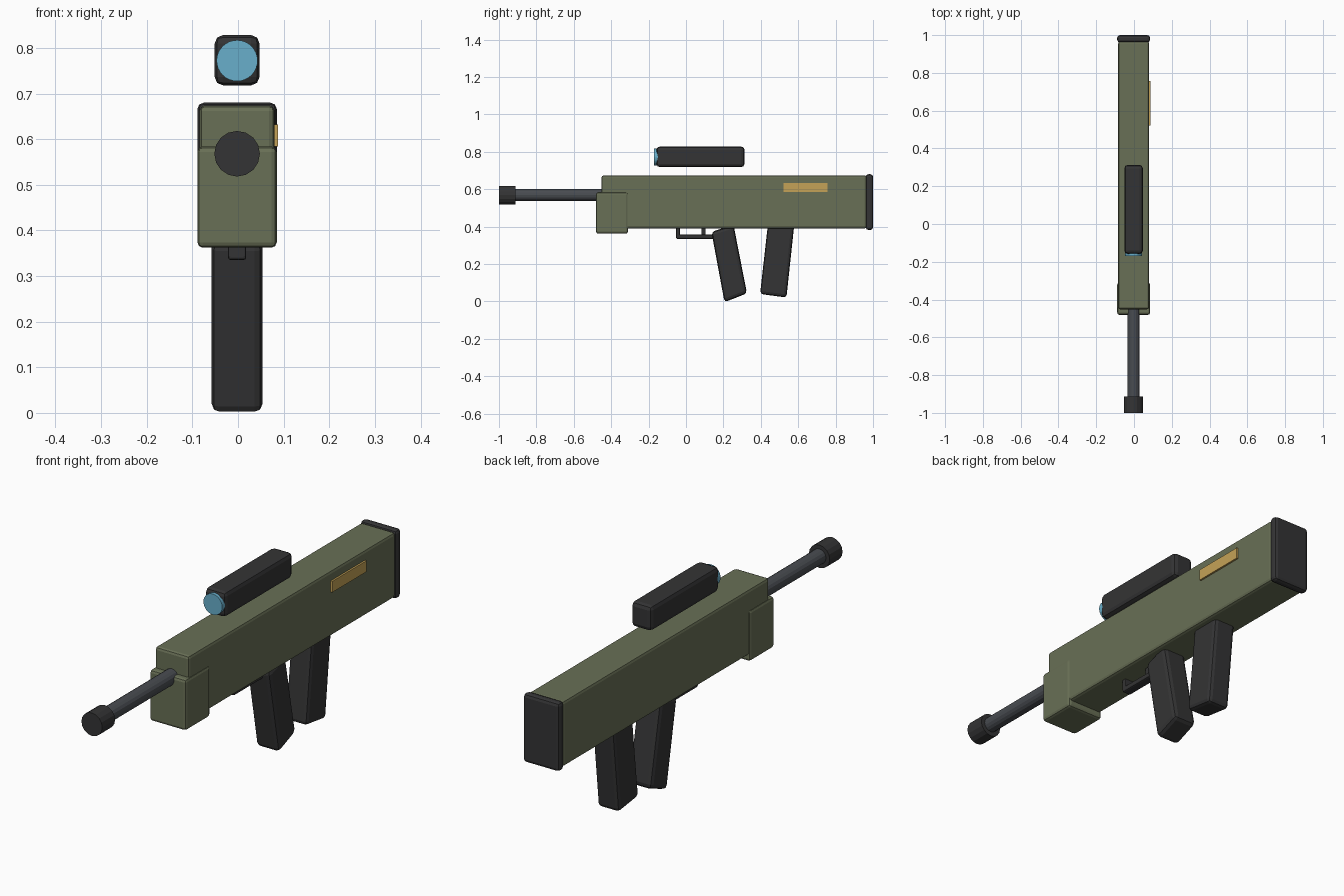
import bpy
import bmesh
import math

default_cube = bpy.data.objects.get("Cube")
if default_cube:
    bpy.data.objects.remove(default_cube, do_unlink=True)


def material(name, rgb):
    m = bpy.data.materials.new(name)
    m.use_nodes = True
    m.diffuse_color = (*rgb, 1)
    m.node_tree.nodes["Principled BSDF"].inputs["Base Color"].default_value = (*rgb, 1)
    return m


OLIVE = material("olive", (0.14, 0.16, 0.092))
BLACK = material("black", (0.034, 0.034, 0.035))
STEEL = material("steel", (0.066, 0.072, 0.082))
BRASS = material("brass", (0.56, 0.365, 0.095))
GLASS = material("glass", (0.14, 0.43, 0.60))
CENTRE = -0.002  # the plane of symmetry


def finish(name, bm, mat, bevel):
    bmesh.ops.recalc_face_normals(bm, faces=bm.faces)
    mesh = bpy.data.meshes.new(name)
    bm.to_mesh(mesh)
    bm.free()
    mesh.materials.append(mat)
    obj = bpy.data.objects.new(name, mesh)
    bpy.context.collection.objects.link(obj)
    if bevel:
        mod = obj.modifiers.new("rounded edges", "BEVEL")
        mod.width = bevel
        mod.segments = 2
    return obj


def prism(name, profile, half_width, mat, bevel=0.0, x=CENTRE):
    """Side profile of (y, z) points, extruded across x."""
    bm = bmesh.new()
    face = bm.faces.new([bm.verts.new((x - half_width, y, z)) for y, z in profile])
    out = bmesh.ops.extrude_face_region(bm, geom=[face])
    moved = [v for v in out["geom"] if isinstance(v, bmesh.types.BMVert)]
    bmesh.ops.translate(bm, verts=moved, vec=(2 * half_width, 0, 0))
    return finish(name, bm, mat, bevel)


def box(name, y0, y1, z0, z1, half_width, mat, bevel=0.0, x=CENTRE):
    corners = [(y0, z0), (y1, z0), (y1, z1), (y0, z1)]
    return prism(name, corners, half_width, mat, bevel, x)


def rod(name, y0, y1, z, radius, sides, mat):
    """Cylinder lying along y."""
    bm = bmesh.new()
    bmesh.ops.create_cone(bm, cap_ends=True, segments=sides,
                          radius1=radius, radius2=radius, depth=y1 - y0)
    obj = finish(name, bm, mat, 0)
    obj.rotation_euler.x = math.pi / 2
    obj.location = (CENTRE, (y0 + y1) / 2, z)
    return obj


# Main housing
box("body", -0.452, 0.967, 0.39, 0.674, 0.082, OLIVE, 0.012)
box("fore_block", -0.481, -0.31, 0.362, 0.584, 0.087, OLIVE, 0.012)
box("butt_plate", 0.961, 1.0, 0.382, 0.68, 0.087, BLACK, 0.014)
box("ejection_port", 0.521, 0.757, 0.584, 0.632, 0.006, BRASS, x=0.082)

# Barrel
rod("barrel", -0.95, -0.40, 0.569, 0.032, 16, STEEL)
rod("muzzle", -1.0, -0.912, 0.568, 0.05, 16, BLACK)

# Sight
box("scope", -0.158, 0.313, 0.718, 0.828, 0.049, BLACK, 0.018)
rod("scope_lens", -0.17, -0.14, 0.772, 0.045, 32, GLASS)

# Slanted grip and magazine
prism("grip", [(0.206, -0.004), (0.326, 0.043), (0.254, 0.41), (0.136, 0.372)],
      0.056, BLACK, 0.018)
prism("magazine", [(0.396, 0.04), (0.537, 0.021), (0.581, 0.43), (0.440, 0.43)],
      0.052, BLACK, 0.016)

# Trigger and its guard
box("guard_bar", -0.053, 0.17, 0.335, 0.358, 0.02, BLACK, 0.006)
box("guard_post", -0.053, -0.033, 0.34, 0.40, 0.02, BLACK, 0.004)
box("trigger", 0.084, 0.104, 0.345, 0.40, 0.01, BLACK)
